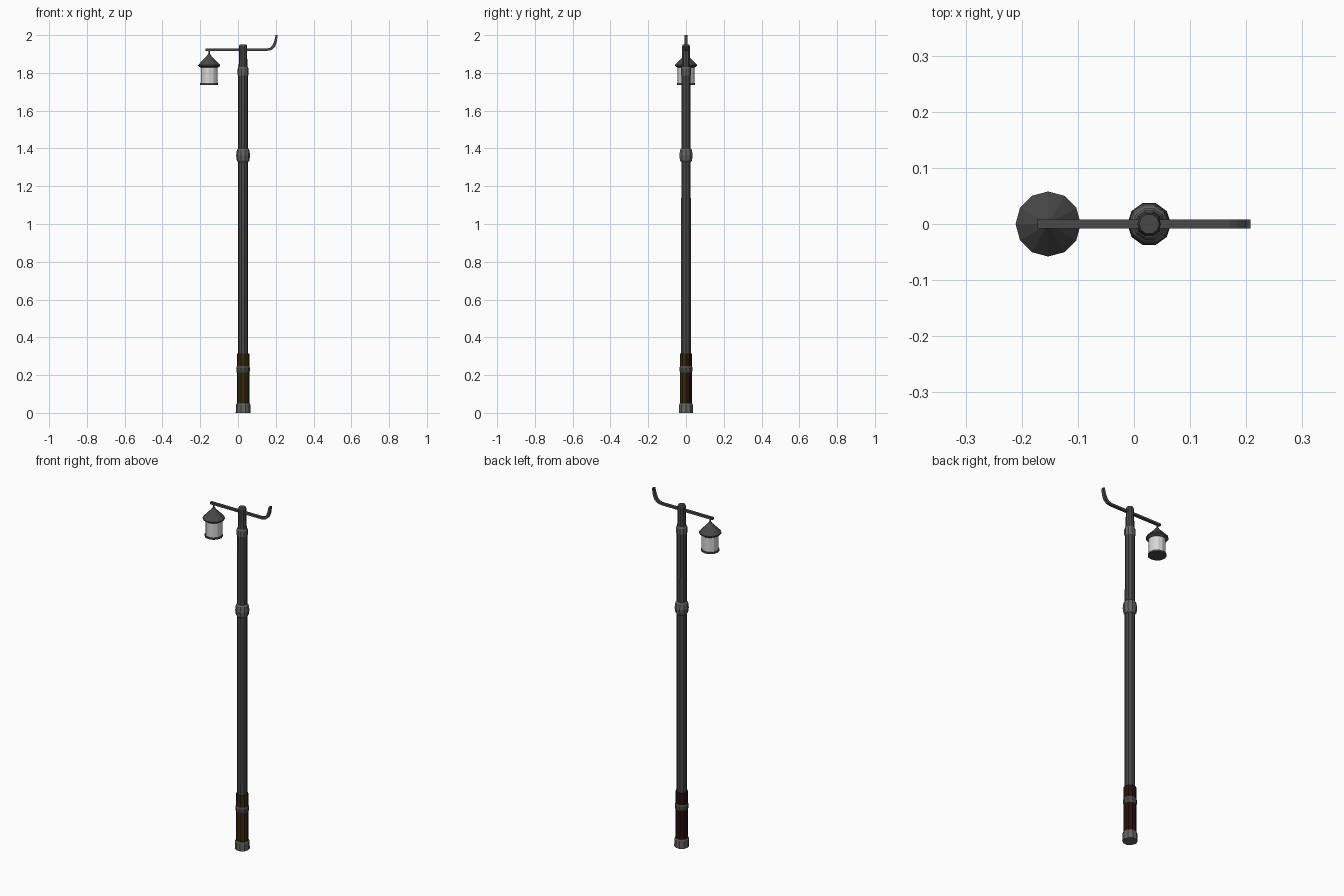
import bpy, bmesh, math

if "Cube" in bpy.data.objects:
    bpy.data.objects.remove(bpy.data.objects["Cube"])

def mat(name, r, g, b):
    m = bpy.data.materials.new(name)
    m.diffuse_color = (r, g, b, 1)
    m.use_nodes = True
    m.node_tree.nodes["Principled BSDF"].inputs["Base Color"].default_value = m.diffuse_color
    return m

IRON = mat("dark_iron", 0.065, 0.065, 0.065)
STEEL = mat("grey_steel", 0.13, 0.13, 0.13)
BROWN = mat("front_brown", 0.035, 0.022, 0.004)
RUST = mat("back_dark_red", 0.022, 0.005, 0.005)
GLASS = mat("frosted_glass", 0.68, 0.68, 0.68)

PX, LX = 0.027, -0.153   # post axis and lantern axis

def finish(name, bm, *mats):
    bmesh.ops.recalc_face_normals(bm, faces=bm.faces)
    me = bpy.data.meshes.new(name)
    bm.to_mesh(me)
    bm.free()
    for m in mats:
        me.materials.append(m)
    ob = bpy.data.objects.new(name, me)
    bpy.context.collection.objects.link(ob)
    return ob

def lathe(name, x, profile, sides, *mats):
    """Closed turned part from (radius, z) points, capped at both ends."""
    bm = bmesh.new()
    rings = []
    for r, z in profile:
        rings.append([bm.verts.new((x + r * math.cos(2 * math.pi * i / sides),
                                    r * math.sin(2 * math.pi * i / sides), z))
                      for i in range(sides)])
    for a, b in zip(rings, rings[1:]):
        for i in range(sides):
            j = (i + 1) % sides
            bm.faces.new((a[i], a[j], b[j], b[i]))
    bm.faces.new(rings[0])
    bm.faces.new(rings[-1])
    return finish(name, bm, *mats)

def sweep(name, path, width, mat_):
    """Flat bar in the xz plane from (x, z, half thickness) points."""
    bm = bmesh.new()
    rings = []
    for k, (x, z, h) in enumerate(path):
        p, q = path[max(k - 1, 0)], path[min(k + 1, len(path) - 1)]
        dx, dz = q[0] - p[0], q[1] - p[1]
        d = math.hypot(dx, dz)
        nx, nz = -dz / d * h, dx / d * h
        rings.append([bm.verts.new((x + s * nx, t * width / 2, z + s * nz))
                      for s, t in ((1, 1), (1, -1), (-1, -1), (-1, 1))])
    for a, b in zip(rings, rings[1:]):
        for i in range(4):
            j = (i + 1) % 4
            bm.faces.new((a[i], a[j], b[j], b[i]))
    bm.faces.new(rings[0])
    bm.faces.new(rings[-1])
    return finish(name, bm, mat_)

# Post, from the ground up
lathe("base_foot", PX, [(0.039, 0), (0.038, 0.044), (0.035, 0.05)], 10, STEEL)
sleeve = lathe("base_sleeve", PX, [(0.033, 0.045), (0.033, 0.314)], 10, BROWN, RUST)
for f in sleeve.data.polygons:
    f.material_index = 0 if f.normal.y < -0.01 else 1
lathe("sleeve_ring", PX, [(0.033, 0.213), (0.036, 0.222), (0.036, 0.238),
                          (0.033, 0.247)], 10, IRON)
lathe("post", PX, [(0.027, 0.30), (0.026, 1.80)], 10, IRON)
lathe("middle_collar", PX, [(0.027, 1.327), (0.033, 1.335), (0.037, 1.362),
                            (0.033, 1.392), (0.027, 1.40)], 10, STEEL)
lathe("upper_collar", PX, [(0.025, 1.782), (0.029, 1.79), (0.029, 1.822),
                           (0.025, 1.832)], 10, STEEL)
lathe("post_neck", PX, [(0.024, 1.82), (0.021, 1.90), (0.021, 1.942),
                        (0.018, 1.951)], 10, IRON)

# Cross arm with upturned tip
sweep("cross_arm", [(-0.172, 1.922, 0.006), (0.15, 1.922, 0.006),
                    (0.174, 1.927, 0.007), (0.190, 1.943, 0.008),
                    (0.198, 1.965, 0.007), (0.202, 1.985, 0.006),
                    (0.204, 2.0, 0.004)], 0.016, IRON)

# Hanging lantern
lathe("lantern_hanger", LX, [(0.004, 1.885), (0.004, 1.92)], 6, IRON)
lathe("lantern_roof", LX, [(0.046, 1.828), (0.058, 1.836), (0.058, 1.842),
                           (0.012, 1.89), (0.005, 1.902)], 12, IRON)
lathe("lantern_glass", LX, [(0.044, 1.742), (0.044, 1.832)], 12, GLASS)
lathe("lantern_floor", LX, [(0.048, 1.736), (0.048, 1.746)], 12, IRON)
